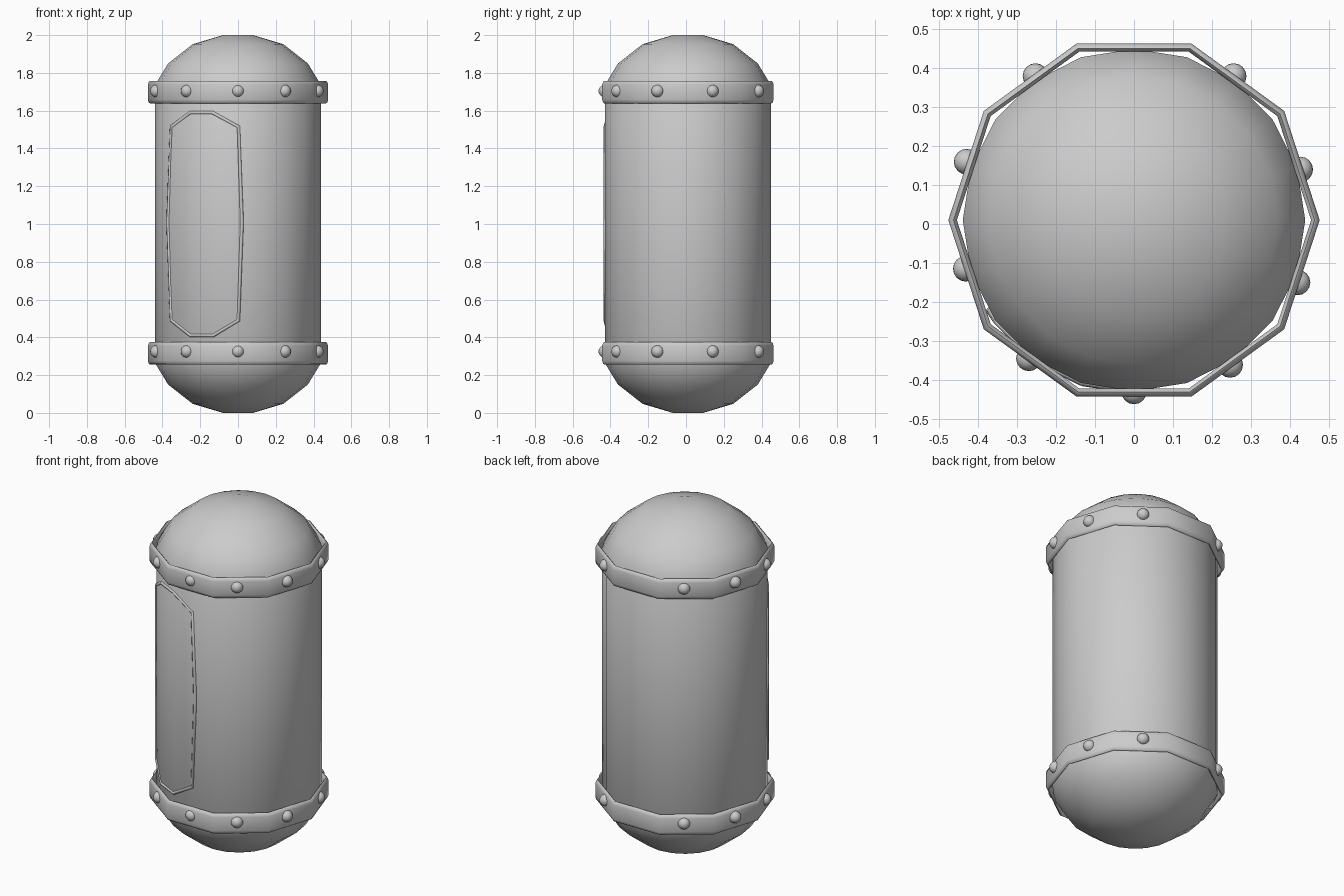
import bpy, math

if "Cube" in bpy.data.objects:
    bpy.data.objects.remove(bpy.data.objects["Cube"])

CY = 0.01  # the capsule axis sits slightly behind centre


def make(name, verts, faces, angle):
    me = bpy.data.meshes.new(name)
    me.from_pydata(verts, [], faces)
    ob = bpy.data.objects.new(name, me)
    bpy.context.collection.objects.link(ob)
    smooth(ob, angle)
    return ob


def smooth(ob, angle):
    bpy.ops.object.select_all(action='DESELECT')
    ob.select_set(True)
    bpy.context.view_layer.objects.active = ob
    bpy.ops.object.shade_smooth_by_angle(angle=math.radians(angle))


def lathe(name, profile, sides, angle, closed):
    """Spin (radius, z) points around the axis; open profiles get end caps."""
    n = len(profile)
    verts = [(r * math.cos(2 * math.pi * i / sides),
              CY + r * math.sin(2 * math.pi * i / sides), z)
             for i in range(sides) for r, z in profile]
    faces = []
    for i in range(sides):
        a, b = i * n, (i + 1) % sides * n
        for j in range(n if closed else n - 1):
            k = (j + 1) % n
            faces.append((a + j, b + j, b + k, a + k))
    if not closed:
        faces.append([i * n for i in reversed(range(sides))])
        faces.append([i * n + n - 1 for i in range(sides)])
    return make(name, verts, faces, angle)


# Capsule body with domed ends
lower = [(0.08, 0.0), (0.24, 0.048), (0.37, 0.15), (0.44, 0.265)]
upper = [(r, 2 - z) for r, z in reversed(lower)]
lathe("capsule_body", lower + upper, 20, 50, False)

# Ten-sided bands, each with a row of rivets (none at the back)
rivet_xy = [(0, -0.43), (0.247, -0.362), (-0.27, -0.345), (0.42, -0.15),
            (-0.432, -0.115), (0.427, 0.14), (-0.43, 0.16),
            (0.256, 0.38), (-0.253, 0.38)]
for label, zc, zr in (("lower", 0.315, 0.325), ("upper", 1.698, 1.704)):
    section = [(0.455, -0.05), (0.464, -0.06), (0.472, -0.055), (0.477, -0.04),
               (0.477, 0.04), (0.472, 0.055), (0.464, 0.06), (0.455, 0.05)]
    lathe(label + "_band", [(r, zc + z) for r, z in section], 10, 50, True)
    for i, (x, y) in enumerate(rivet_xy):
        bpy.ops.mesh.primitive_uv_sphere_add(segments=16, ring_count=10,
                                             radius=0.033, location=(x, y, zr))
        rivet = bpy.context.object
        rivet.name = f"{label}_rivet_{i + 1}"
        smooth(rivet, 60)

# Raised hatch outline lying on the front of the shell
outline = [(-0.25, 1.59), (-0.135, 1.59), (0.003, 1.515), (0.021, 1.01),
           (0.003, 0.49), (-0.13, 0.41), (-0.25, 0.41), (-0.352, 0.49),
           (-0.37, 1.01), (-0.352, 1.515)]
cu = bpy.data.curves.new("hatch_frame", 'CURVE')
cu.dimensions = '3D'
cu.bevel_depth = 0.01
cu.bevel_resolution = 1
sp = cu.splines.new('POLY')
sp.points.add(len(outline) - 1)
for p, (x, z) in zip(sp.points, outline):
    p.co = (x, CY - math.sqrt(0.437 ** 2 - x * x), z, 1)
sp.use_cyclic_u = True
bpy.context.collection.objects.link(bpy.data.objects.new("hatch_frame", cu))
